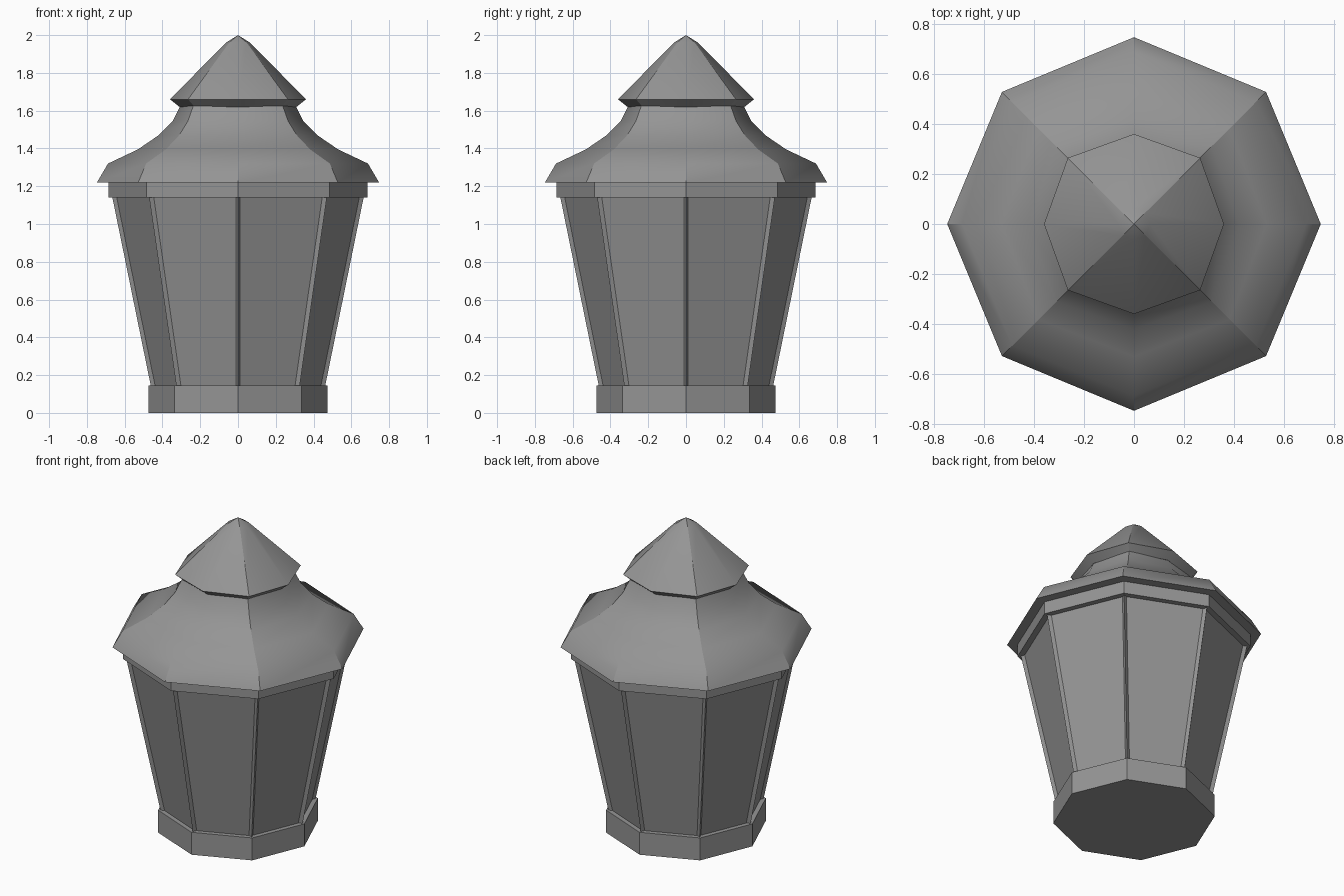
import bpy, bmesh, math
from mathutils import Vector

if "Cube" in bpy.data.objects:
    bpy.data.objects.remove(bpy.data.objects["Cube"])

SIDES = 8
GREY = bpy.data.materials.new("dark_grey")
GREY.diffuse_color = (0.3, 0.3, 0.3, 1)
GREY.use_nodes = True
GREY.node_tree.nodes["Principled BSDF"].inputs["Base Color"].default_value = GREY.diffuse_color


def finish(name, bm, smooth=0):
    bmesh.ops.recalc_face_normals(bm, faces=bm.faces)
    me = bpy.data.meshes.new(name)
    bm.to_mesh(me)
    bm.free()
    me.materials.append(GREY)
    ob = bpy.data.objects.new(name, me)
    bpy.context.collection.objects.link(ob)
    if smooth:
        bpy.ops.object.select_all(action='DESELECT')
        ob.select_set(True)
        bpy.context.view_layer.objects.active = ob
        bpy.ops.object.shade_smooth_by_angle(angle=math.radians(smooth),
                                             keep_sharp_edges=True)
    return ob


def lathe(name, profile, smooth=0):
    """Octagonal solid from (z, axis radius, diagonal radius) rings.
    Smoothed parts keep a crease along their diagonal corners."""
    bm = bmesh.new()
    rings = []
    for z, *radii in profile:
        if radii[0] == 0:
            rings.append([bm.verts.new((0, 0, z))] * SIDES)
            continue
        rings.append([])
        for i in range(SIDES):
            r, a = radii[i % len(radii)], i * math.tau / SIDES
            rings[-1].append(bm.verts.new((r * math.cos(a), r * math.sin(a), z)))
    for a, b in zip(rings, rings[1:]):
        for i in range(SIDES):
            j = (i + 1) % SIDES
            bm.faces.new(list(dict.fromkeys((a[i], a[j], b[j], b[i]))))
        if smooth:
            for i in range(1, SIDES, 2):
                bm.edges.get((a[i], b[i])).smooth = False
    for ring in (rings[0], rings[-1]):
        if len(set(ring)) == SIDES:
            bm.faces.new(ring)
    return finish(name, bm, smooth)


# Base and glass body
lathe("base", [(0, 0.475), (0.145, 0.475)])
lathe("glass_panes", [(0.14, 0.443), (1.145, 0.648)])

# Thin wedge-shaped bars on every corner of the body
bm = bmesh.new()
for i in range(SIDES):
    a = i * math.tau / SIDES
    out = Vector((math.cos(a), math.sin(a), 0))
    side = Vector((-math.sin(a), math.cos(a), 0))
    lo, hi = [[bm.verts.new(out * (r - d) + side * s + Vector((0, 0, z)))
               for d, s in ((0, 0), (0.035, 0.018), (0.035, -0.018))]
              for r, z in ((0.461, 0.14), (0.666, 1.145))]
    bm.faces.new(lo)
    bm.faces.new(hi)
    for k in range(3):
        n = (k + 1) % 3
        bm.faces.new((lo[k], lo[n], hi[n], hi[k]))
finish("corner_bars", bm)

# Collar, flared roof and pointed cap
lathe("collar", [(1.14, 0.685), (1.225, 0.685)])
lathe("roof", [(1.22, 0.747, 0.747), (1.32, 0.688, 0.688), (1.395, 0.53, 0.54),
               (1.47, 0.42, 0.44), (1.545, 0.345, 0.375),
               (1.625, 0.305, 0.335)], smooth=37)
lathe("cap", [(1.62, 0.31, 0.325), (1.66, 0.36, 0.374),
              (1.96, 0.064, 0.066), (2.0, 0, 0)], smooth=31)
